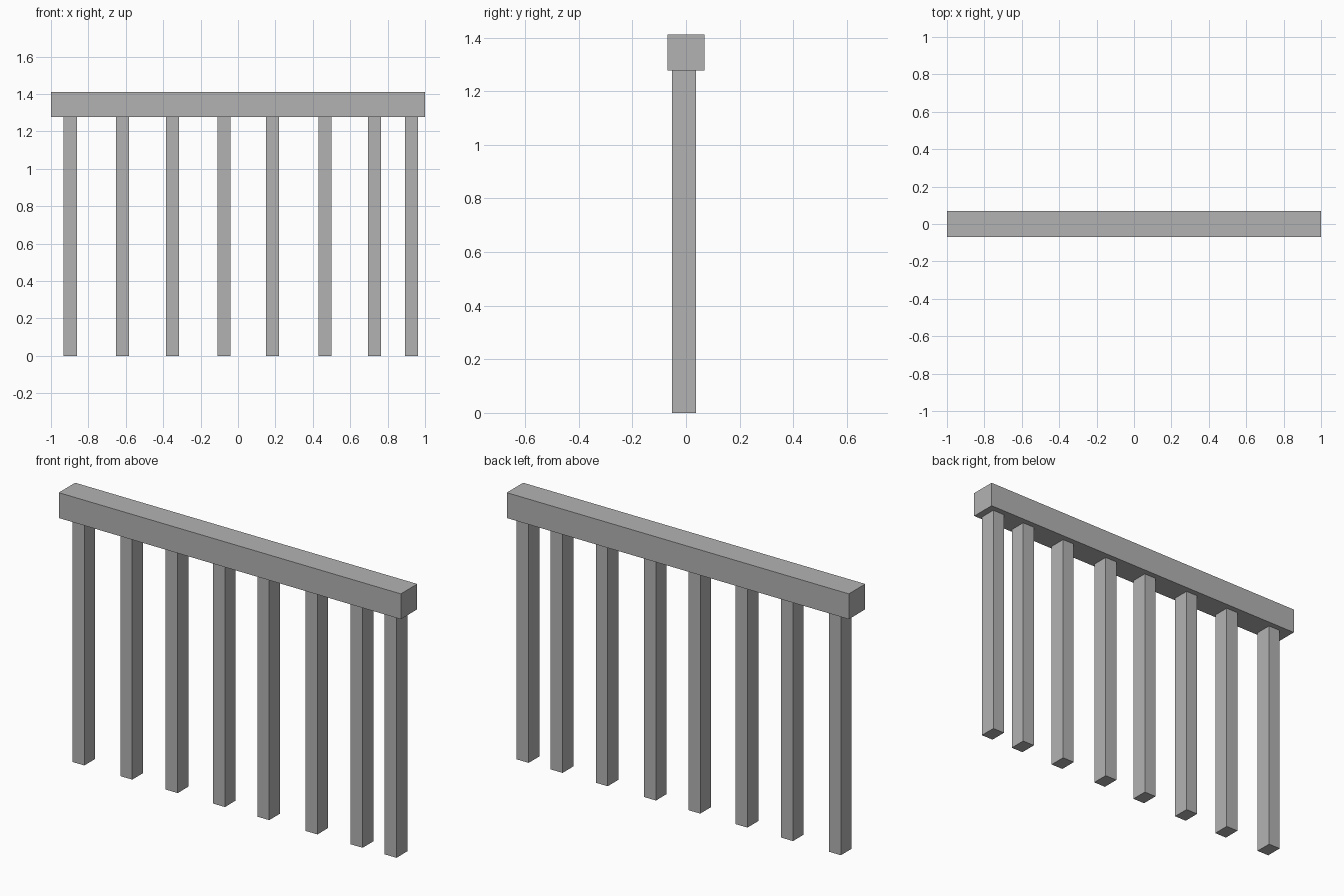
import bpy

cube = bpy.data.objects.get("Cube")
if cube:
    bpy.data.objects.remove(cube, do_unlink=True)

# Single plain grey
grey = bpy.data.materials.new("plain_grey")
grey.use_nodes = True
colour = (0.45, 0.45, 0.45, 1)
grey.diffuse_color = colour
grey.node_tree.nodes["Principled BSDF"].inputs["Base Color"].default_value = colour


def box(name, centre, size):
    bpy.ops.mesh.primitive_cube_add(size=1, location=centre)
    obj = bpy.context.object
    obj.name = name
    obj.scale = size
    bpy.ops.object.transform_apply(location=False, rotation=False, scale=True)
    obj.data.materials.append(grey)
    return obj


RAIL_BOTTOM, RAIL_TOP = 1.277, 1.411
POST_X = (-0.897, -0.617, -0.351, -0.075, 0.184, 0.466, 0.73, 0.928)

# Top rail
box("top_rail", (0, 0, (RAIL_BOTTOM + RAIL_TOP) / 2),
    (2, 0.137, RAIL_TOP - RAIL_BOTTOM))

# Unevenly spaced posts, set slightly forward of the rail's centre
for number, x in enumerate(POST_X, 1):
    box(f"post_{number}", (x, -0.007, RAIL_BOTTOM / 2), (0.07, 0.09, RAIL_BOTTOM))
